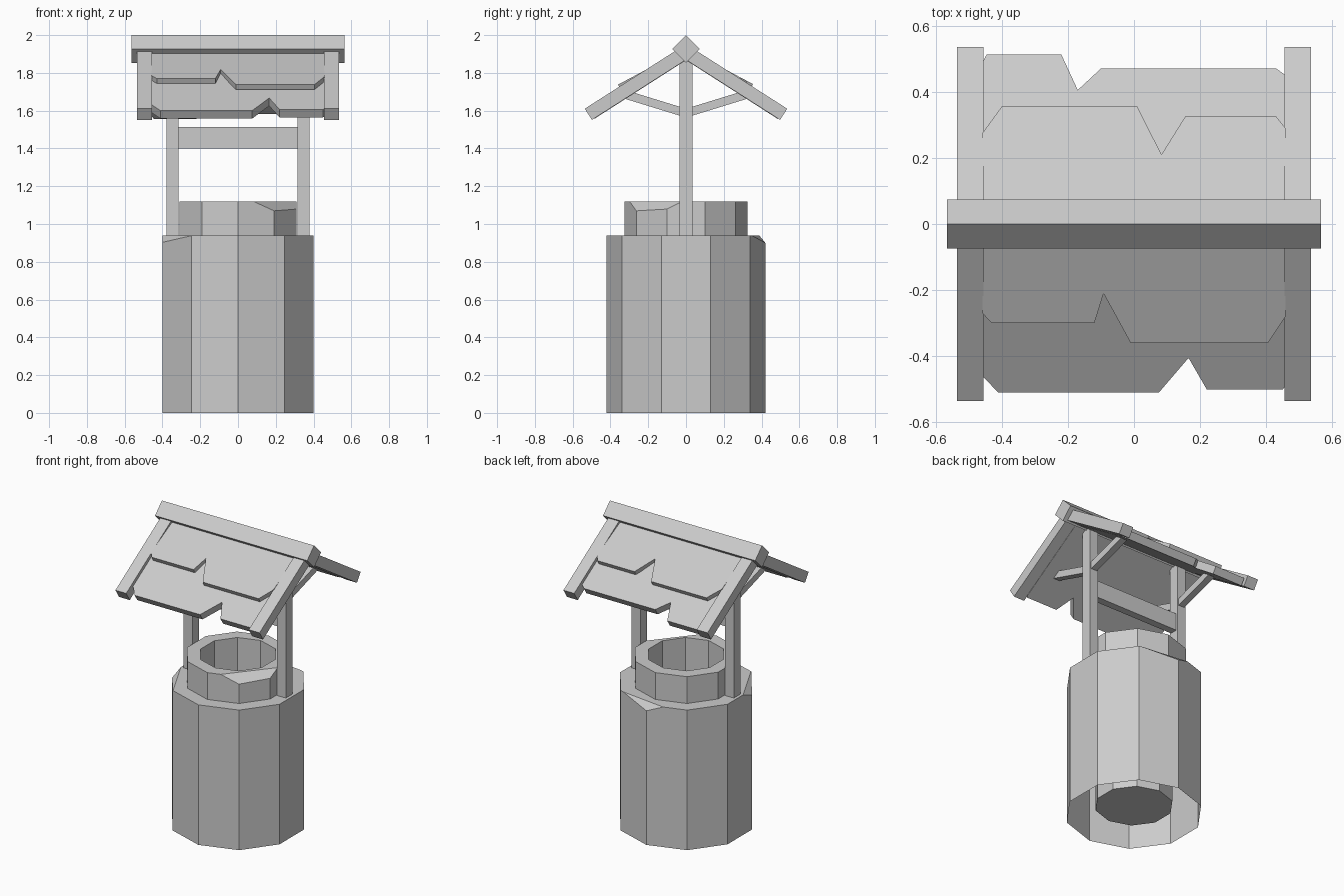
import bpy, bmesh, math
from mathutils import Vector, Matrix

if "Cube" in bpy.data.objects:
    bpy.data.objects.remove(bpy.data.objects["Cube"])

N = 10


def finish(bm, name):
    bmesh.ops.recalc_face_normals(bm, faces=bm.faces)
    me = bpy.data.meshes.new(name)
    bm.to_mesh(me)
    bm.free()
    ob = bpy.data.objects.new(name, me)
    bpy.context.collection.objects.link(ob)
    return ob


def lathe(profile, cap=False):
    """Ten-sided shell through (radius, z) profile points."""
    bm = bmesh.new()
    rings = []
    for r, z in profile:
        rings.append([bm.verts.new((r * math.cos(math.radians(-90 + 36 * i)),
                                    r * math.sin(math.radians(-90 + 36 * i)), z)) for i in range(N)])
    for a, b in zip(rings, rings[1:]):
        for i in range(N):
            j = (i + 1) % N
            bm.faces.new((a[i], a[j], b[j], b[i]))
    if cap:
        bm.faces.new(rings[-1])
    return bm


def chip(bm, angle, reach, depth, corner, top):
    """Slice a broken corner off: plane from radius reach at the top down by depth at the corner."""
    a = math.radians(angle)
    out = Vector((math.cos(a), math.sin(a), 0))
    no = out * depth + Vector((0, 0, corner - reach))
    cut = bmesh.ops.bisect_plane(bm, geom=bm.verts[:] + bm.edges[:] + bm.faces[:],
                                 plane_co=out * reach + Vector((0, 0, top)),
                                 plane_no=no.normalized(), clear_outer=True)
    edges = [e for e in cut['geom_cut'] if isinstance(e, bmesh.types.BMEdge)]
    bmesh.ops.contextual_create(bm, geom=edges)


def box(name, size, loc, rot_x=0.0):
    bm = bmesh.new()
    bmesh.ops.create_cube(bm, size=1, matrix=Matrix.Translation(loc)
                          @ Matrix.Rotation(rot_x, 4, 'X') @ Matrix.Diagonal((*size, 1)))
    return finish(bm, name)


def beam(name, x, width, thick, p, q):
    """Beam in the YZ plane between centre points p and q."""
    d = Vector(q) - Vector(p)
    c = (Vector(p) + Vector(q)) / 2
    return box(name, (width, d.length, thick), (x, c.x, c.y), math.atan2(d.y, d.x))


def shingle(name, side, edge, y0, z0, slope, t):
    """Sloping board with a broken lower edge given as (x, distance from ridge)."""
    bm = bmesh.new()
    pts = [(-0.458, 0.03)] + edge + [(0.458, 0.03)]
    f = bm.faces.new([bm.verts.new((x, side * y, z0 + slope * (y0 - y))) for x, y in pts])
    a = math.atan(slope)
    ext = bmesh.ops.extrude_face_region(bm, geom=[f], use_keep_orig=True)
    bmesh.ops.translate(bm, verts=[v for v in ext['geom'] if isinstance(v, bmesh.types.BMVert)],
                        vec=(0, -side * t * math.sin(a), -t * math.cos(a)))
    return finish(bm, name)


# Stone base: open underneath, with two broken corners
base = lathe([(0.42, 0), (0.42, 0.94), (0.30, 0.94)])
chip(base, 83, 0.372, 0.04, 0.417, 0.94)
chip(base, 207, 0.372, 0.037, 0.415, 0.94)
finish(base, "well_base")

# Rim with a broken corner, and the shaft with its floor
rim = lathe([(0.325, 0.94), (0.325, 1.12), (0.24, 1.12), (0.24, 0.94)])
chip(rim, -39.3, 0.252, 0.05, 0.314, 1.12)
finish(rim, "well_rim")
finish(lathe([(0.24, 0.94), (0.24, 0.06)], cap=True), "well_shaft")

# Posts, crossbar and ridge beam
for s in (-1, 1):
    box("post", (0.065, 0.07, 0.96), (s * 0.347, 0, 1.42))
box("crossbar", (0.632, 0.05, 0.115), (0, 0, 1.457))
box("ridge_beam", (1.13, 0.104, 0.104), (0, 0, 1.9265), math.pi / 4)

# Rafters and braces, mirrored both ways
for sx in (-1, 1):
    for sy in (-1, 1):
        beam("rafter", sx * 0.495, 0.08, 0.07, (sy * 0.02, 1.898), (sy * 0.517, 1.581))
        beam("brace", sx * 0.347, 0.045, 0.045, (sy * 0.01, 1.59), (sy * 0.335, 1.69))

# Broken roof boards: a lower and an upper layer on each slope
front_low = [(-0.458, 0.46), (-0.41, 0.51), (0.075, 0.51), (0.165, 0.405),
             (0.22, 0.50), (0.45, 0.50), (0.458, 0.49)]
front_up = [(-0.458, 0.27), (-0.43, 0.30), (-0.12, 0.30), (-0.092, 0.21),
            (-0.01, 0.36), (0.405, 0.36), (0.458, 0.28)]
back_low = [(-0.458, 0.49), (-0.445, 0.513), (-0.22, 0.513), (-0.17, 0.405),
            (-0.10, 0.47), (0.43, 0.47), (0.458, 0.45)]
back_up = [(-0.458, 0.275), (-0.40, 0.355), (0.01, 0.355), (0.083, 0.21),
           (0.155, 0.325), (0.43, 0.325), (0.458, 0.29)]
for side, low, up in ((-1, front_low, front_up), (1, back_low, back_up)):
    shingle("lower_roof_board", side, low, 0.51, 1.60, 0.64, 0.05)
    shingle("upper_roof_board", side, up, 0.36, 1.738, 0.53, 0.03)
